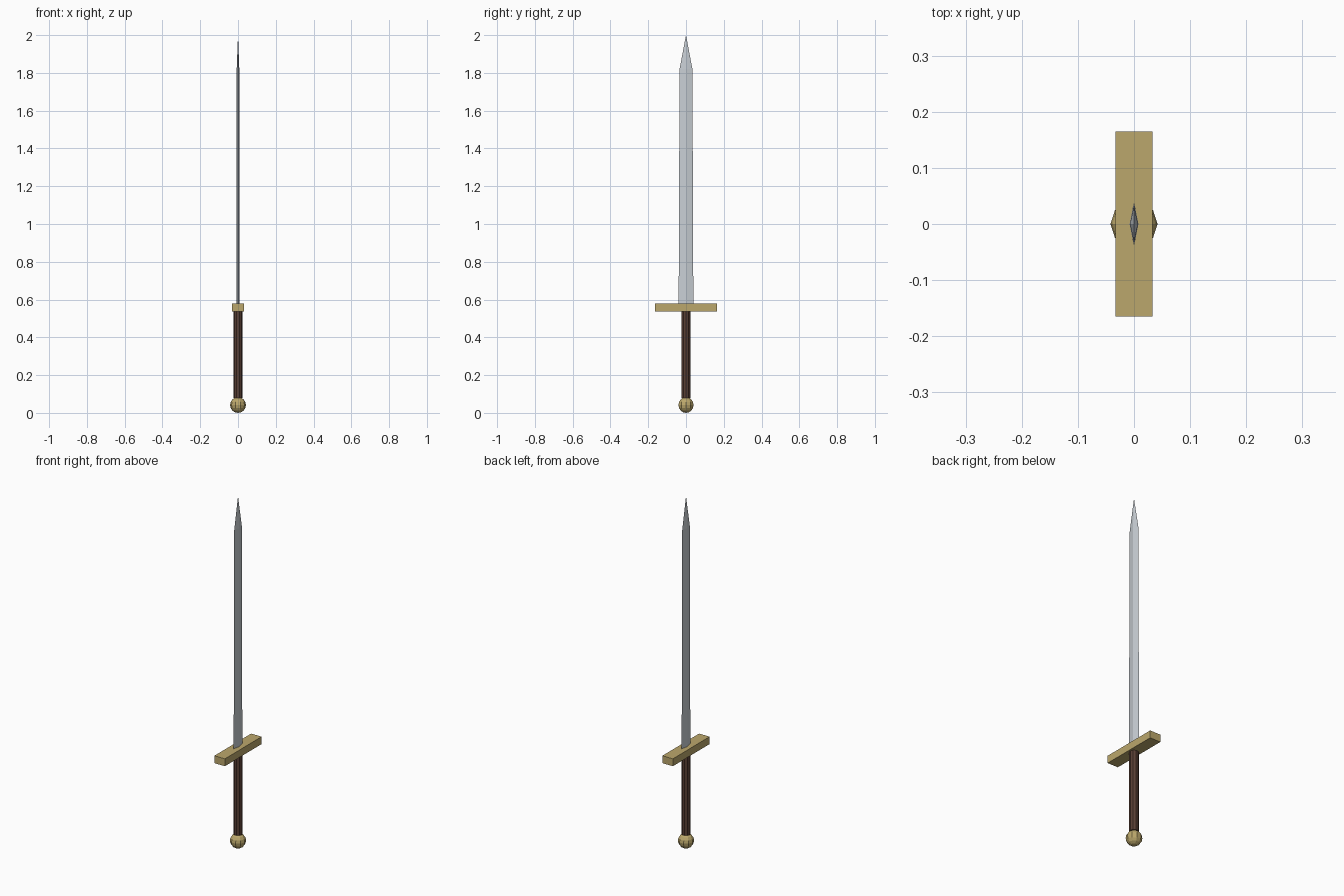
import bpy, bmesh
from math import sin, cos, pi

if "Cube" in bpy.data.objects:
    bpy.data.objects.remove(bpy.data.objects["Cube"])


def material(name, rgb):
    m = bpy.data.materials.new(name)
    m.diffuse_color = (*rgb, 1)
    m.use_nodes = True
    m.node_tree.nodes["Principled BSDF"].inputs["Base Color"].default_value = m.diffuse_color
    return m


def make_object(name, bm, mat):
    bmesh.ops.remove_doubles(bm, verts=bm.verts, dist=1e-5)
    bmesh.ops.recalc_face_normals(bm, faces=bm.faces)
    mesh = bpy.data.meshes.new(name)
    bm.to_mesh(mesh)
    bm.free()
    mesh.materials.append(mat)
    obj = bpy.data.objects.new(name, mesh)
    bpy.context.collection.objects.link(obj)
    return obj


def stack(name, sections, sides, mat):
    """Join n-sided rings given as (half width x, half width y, z)."""
    bm = bmesh.new()
    rings = []
    for rx, ry, z in sections:
        if rx < 1e-6:
            rings.append([bm.verts.new((0, 0, z))] * sides)
        else:
            rings.append([bm.verts.new((rx * cos(2 * pi * i / sides),
                                        ry * sin(2 * pi * i / sides), z))
                          for i in range(sides)])
    for a, b in zip(rings, rings[1:]):
        for i in range(sides):
            j = (i + 1) % sides
            corners = list(dict.fromkeys((a[i], a[j], b[j], b[i])))
            bm.faces.new(corners)
    for ring in (rings[0], rings[-1]):
        if len(set(ring)) == sides:
            bm.faces.new(ring)
    return make_object(name, bm, mat)


steel = material("steel", (0.58, 0.62, 0.66))
brass = material("brass", (0.50, 0.39, 0.15))
leather = material("leather", (0.10, 0.05, 0.035))

# Blade: diamond section, gentle taper, then a point
stack("blade", [(0.008, 0.039, 0.57), (0.007, 0.034, 1.82), (0, 0, 2.0)], 4, steel)

# Crossguard: plain bar
bm = bmesh.new()
bmesh.ops.create_cube(bm, size=1)
bmesh.ops.scale(bm, vec=(0.066, 0.33, 0.042), verts=bm.verts)
bmesh.ops.translate(bm, vec=(0, 0, 0.557), verts=bm.verts)
make_object("crossguard", bm, brass)

# Grip: ten-sided handle
stack("grip", [(0.024, 0.024, 0.08), (0.024, 0.024, 0.54)], 10, leather)

# Pommel: faceted ball
R, RINGS = 0.042, 8
stack("pommel", [(R * sin(pi * k / RINGS), R * sin(pi * k / RINGS),
                  R - R * cos(pi * k / RINGS)) for k in range(RINGS + 1)], 10, brass)
